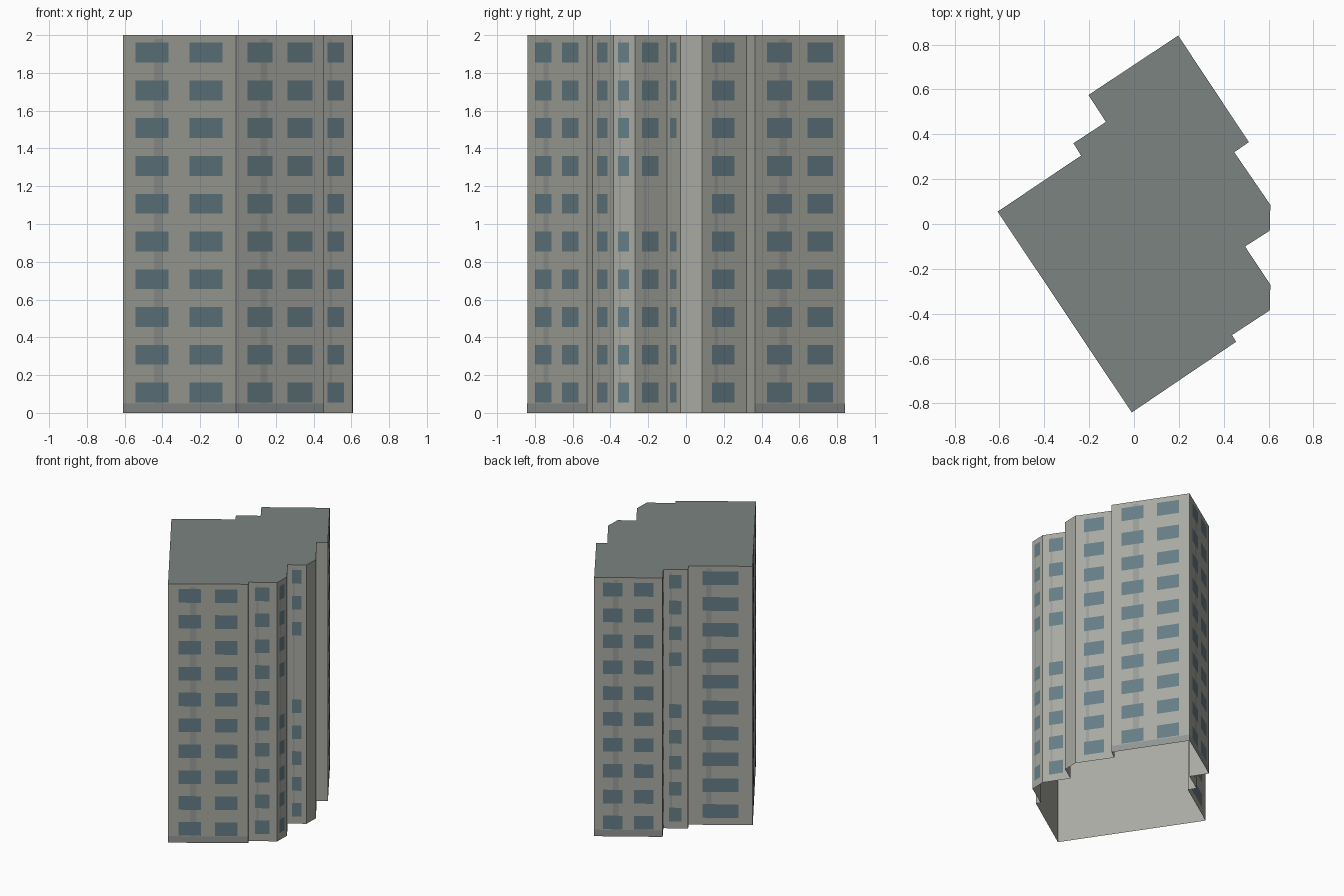
import bpy
from mathutils import Vector

if "Cube" in bpy.data.objects:
    bpy.data.objects.remove(bpy.data.objects["Cube"])

HEIGHT, FLOORS = 2.0, 10

# Footprint corners, counter-clockwise from the front corner
OUTLINE = [Vector(p) for p in [
    (-0.01, -0.84), (0.455, -0.525), (0.437, -0.495), (0.605, -0.385),
    (0.608, -0.27), (0.495, -0.10), (0.605, -0.03), (0.608, 0.085),
    (0.447, 0.32), (0.512, 0.365), (0.197, 0.84), (-0.203, 0.575),
    (-0.125, 0.455), (-0.27, 0.36), (-0.236, 0.305), (-0.608, 0.055)]]

# Window spans along a wall, as fractions of its length
PAIR = [(0.13, 0.413), (0.585, 0.867)]
WIDE_PAIR = [(0.113, 0.403), (0.588, 0.88)]
SINGLE = [(0.22, 0.73)]
WIDE = [(0.22, 0.78)]

# wall index: (window spans, floors without windows)
WALLS = {0: (PAIR, ()), 2: (SINGLE, ()), 3: (SINGLE, (5,)), 4: (SINGLE, (5,)),
         5: (SINGLE, (5, 6)), 7: (SINGLE, ()), 9: (PAIR, ()), 10: (PAIR, ()),
         11: (SINGLE, (5,)), 12: (SINGLE, (5,)), 14: (WIDE, ()),
         15: (WIDE_PAIR, ())}


def material(name, color):
    mat = bpy.data.materials.new(name)
    mat.diffuse_color = (*color, 1)
    mat.use_nodes = True
    mat.node_tree.nodes["Principled BSDF"].inputs["Base Color"].default_value = mat.diffuse_color
    return mat


def add_object(name, verts, faces, mat):
    mesh = bpy.data.meshes.new(name)
    mesh.from_pydata(verts, [], faces)
    mesh.materials.append(mat)
    obj = bpy.data.objects.new(name, mesh)
    bpy.context.collection.objects.link(obj)
    return obj


def add_panels(name, panels, offset, mat):
    """Flat rectangles on walls; each is (wall, u0, u1, z0, z1)."""
    verts, faces = [], []
    for wall, u0, u1, z0, z1 in panels:
        a, b = OUTLINE[wall], OUTLINE[(wall + 1) % len(OUTLINE)]
        d = (b - a).normalized()
        out = Vector((d.y, -d.x)) * offset
        p, q = a.lerp(b, u0) + out, a.lerp(b, u1) + out
        n = len(verts)
        verts += [(*p, z0), (*q, z0), (*q, z1), (*p, z1)]
        faces.append((n, n + 1, n + 2, n + 3))
    add_object(name, verts, faces, mat)


plaster = material("plaster", (0.40, 0.40, 0.365))
roofing = material("roofing", (0.20, 0.23, 0.22))
glass = material("glass", (0.13, 0.205, 0.235))
stain = material("stain", (0.32, 0.33, 0.315))
plinth = material("plinth", (0.28, 0.30, 0.295))

# Outer walls, open underneath
n = len(OUTLINE)
bottom = [(*p, 0) for p in OUTLINE]
top = [(*p, HEIGHT) for p in OUTLINE]
add_object("walls", bottom + top,
           [(i, (i + 1) % n, n + (i + 1) % n, n + i) for i in range(n)], plaster)

# Flat roof
add_object("roof", top, [tuple(range(n))], roofing)

# Windows, floor by floor
windows = [(wall, u0, u1, 0.055 + 0.2 * k, 0.16 + 0.2 * k)
           for wall, (spans, gaps) in WALLS.items()
           for u0, u1 in spans
           for k in range(FLOORS) if k not in gaps]
add_panels("windows", windows, 0.0015, glass)

# Darker vertical strip behind one window column of each wall
add_panels("wall_strips", [(w, 0.275, 0.355, 0.05, 1.98) for w in WALLS],
           0.0008, stain)

# Base band on the main walls
add_panels("base_band", [(w, 0, 1, 0, 0.05) for w in (0, 9, 10, 15)],
           0.001, plinth)
